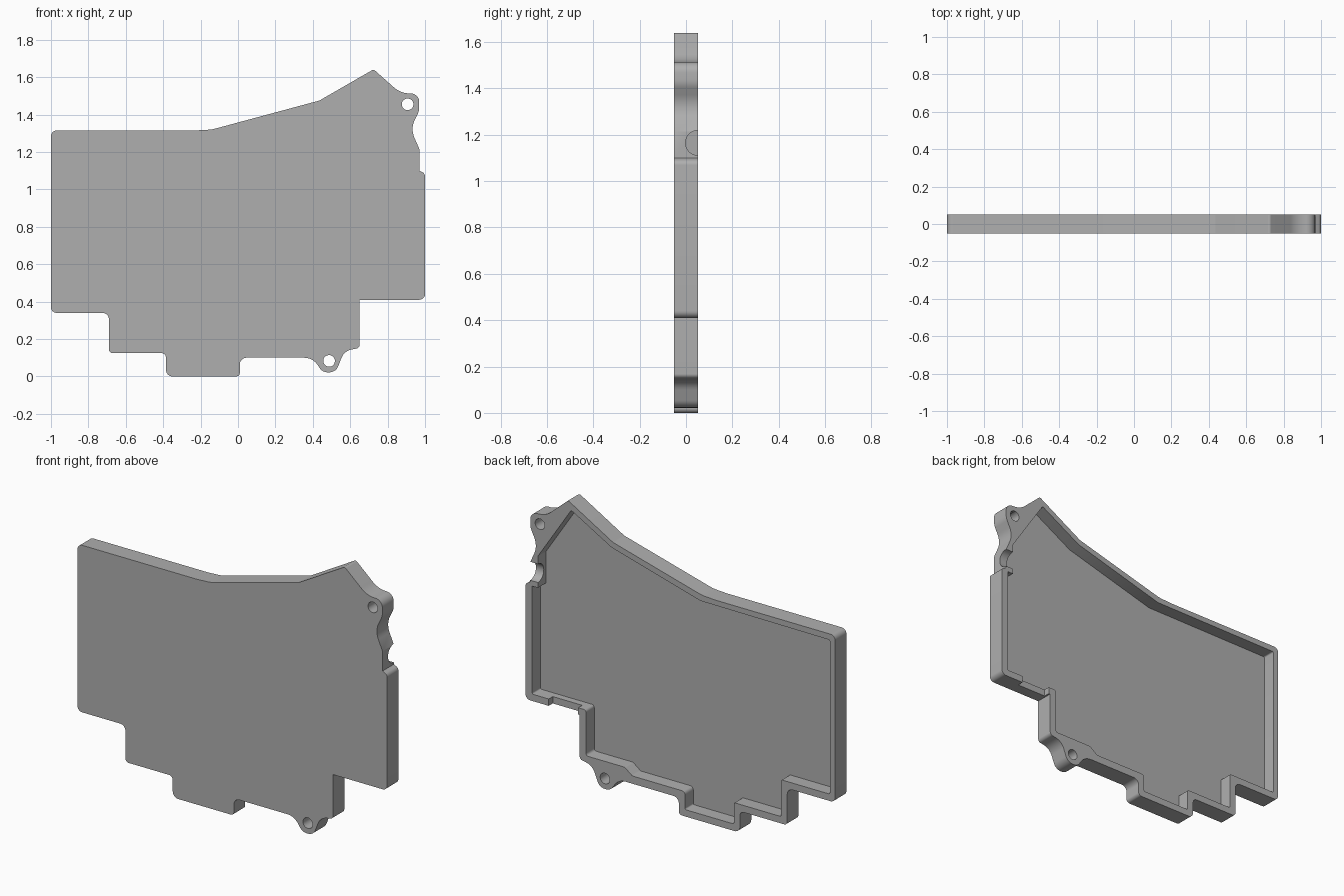
import bpy, bmesh
from math import tan, sin, cos, pi
from mathutils import Vector

cube = bpy.data.objects.get("Cube")
if cube:
    bpy.data.objects.remove(cube, do_unlink=True)

HALF = 0.052      # half of the case depth
FLOOR = -0.025    # inner face of the front panel

grey = bpy.data.materials.new("plain grey")
grey.use_nodes = True
grey.diffuse_color = (0.43, 0.43, 0.43, 1)
grey.node_tree.nodes["Principled BSDF"].inputs["Base Color"].default_value = grey.diffuse_color


def rounded(corners, steps=8):
    """Turn (x, z, radius) corners into a filleted loop."""
    loop = []
    for i, (x, z, r) in enumerate(corners):
        p = Vector((x, z))
        to_prev = Vector(corners[i - 1][:2]) - p
        to_next = Vector(corners[(i + 1) % len(corners)][:2]) - p
        if r == 0:
            loop.append(p)
            continue
        half = to_prev.angle(to_next) / 2
        t = min(r / tan(half), to_prev.length * 0.49, to_next.length * 0.49)
        r = t * tan(half)
        a, b = to_prev.normalized(), to_next.normalized()
        centre = p + (a + b).normalized() * (r / sin(half))
        start, end = p + a * t - centre, p + b * t - centre
        sweep = start.angle(end)
        for k in range(steps + 1):
            f = k / steps
            loop.append(centre + (start * sin((1 - f) * sweep) + end * sin(f * sweep)) / sin(sweep))
    return loop


def prism(name, loop, y0, y1):
    """Extrude an x-z loop along y."""
    bm = bmesh.new()
    face = bm.faces.new([bm.verts.new((p[0], y0, p[1])) for p in loop])
    out = bmesh.ops.extrude_face_region(bm, geom=[face])
    moved = [g for g in out["geom"] if isinstance(g, bmesh.types.BMVert)]
    bmesh.ops.translate(bm, verts=moved, vec=(0, y1 - y0, 0))
    bmesh.ops.recalc_face_normals(bm, faces=bm.faces)
    mesh = bpy.data.meshes.new(name)
    bm.to_mesh(mesh)
    bm.free()
    mesh.materials.append(grey)
    obj = bpy.data.objects.new(name, mesh)
    bpy.context.collection.objects.link(obj)
    return obj


def circle(x, z, r, n=32):
    return [(x + r * cos(2 * pi * k / n), z + r * sin(2 * pi * k / n)) for k in range(n)]


# Outer outline with stepped bottom edge and two screw lugs
outline = [
    (-1, .34, .03), (-.69, .34, .035), (-.69, .125, .02), (-.385, .125, .025),
    (-.385, 0, .035), (.01, 0, .02), (.01, .1, .035),
    (.40, .1, .12), (.452, .022, .05), (.523, .022, .05), (.568, .137, .08), (.65, .152, .02),
    (.65, .41, 0), (1, .41, .03), (1, 1.085, .025), (.97, 1.1, 0), (.97, 1.215, 0),
    (.922, 1.325, .2), (.969, 1.42, .08), (.969, 1.513, .05), (.87, 1.513, .2),
    (.725, 1.642, .015), (.435, 1.475, .02), (-.14, 1.32, .2), (-.23, 1.315, 0), (-1, 1.315, .03)]
case = prism("case_shell", rounded(outline), -HALF, HALF)

# Recess open to the back
recess = [
    (-.965, .38, .008), (-.65, .38, .008), (-.65, .165, .008), (-.345, .165, .008),
    (-.345, .04, .008), (-.03, .04, .008), (-.03, .145, .02),
    (.31, .145, .02), (.36, .183, .02), (.61, .183, .015), (.61, .45, .015),
    (.957, .45, .008), (.957, 1.08, 0), (.92, 1.08, 0), (.92, 1.265, 0),
    (.705, 1.59, .008), (.445, 1.443, 0), (-.13, 1.285, 0), (-.965, 1.28, .008)]
cutters = [prism("recess_cutter", rounded(recess, 4), FLOOR, HALF + .1)]

# Screw holes through the lugs
for name, x, z in (("upper_hole_cutter", .907, 1.455), ("lower_hole_cutter", .487, .083)):
    cutters.append(prism(name, circle(x, z, .031), -.2, .2))

# Shallow gap in the lower rim
gap = [(.66, .38), (.85, .38), (.85, .46), (.66, .46)]
cutters.append(prism("rim_gap_cutter", gap, .015, .2))

# Round cable notch through the side wall
notch = prism("cable_notch_cutter", circle(0, 0, .054), -.08, .08)
notch.rotation_euler.z = pi / 2
notch.location = (.985, HALF, 1.165)
cutters.append(notch)

bpy.context.view_layer.update()
bpy.ops.object.select_all(action="DESELECT")
case.select_set(True)
bpy.context.view_layer.objects.active = case
for cutter in cutters:
    cutter.hide_render = True
    mod = case.modifiers.new(cutter.name, "BOOLEAN")
    mod.operation = "DIFFERENCE"
    mod.solver = "EXACT"
    mod.object = cutter
    bpy.ops.object.modifier_apply(modifier=mod.name)
for cutter in cutters:
    bpy.data.objects.remove(cutter, do_unlink=True)

bpy.ops.object.shade_smooth_by_angle(angle=pi / 6)
